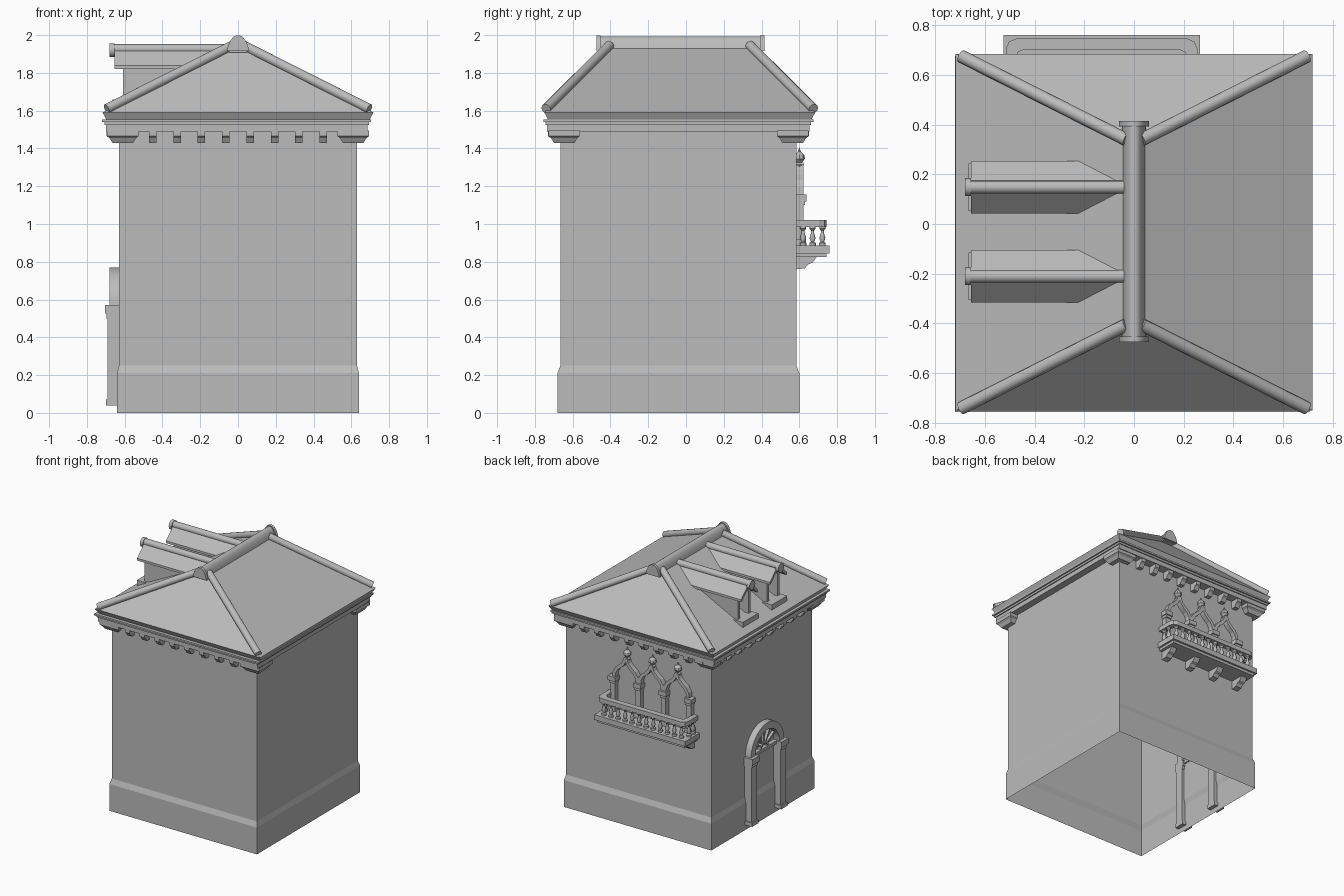
import bpy, bmesh, math
from mathutils import Matrix, Vector

cube = bpy.data.objects.get("Cube")
if cube:
    bpy.data.objects.remove(cube)

STONE = bpy.data.materials.new("grey stone")
STONE.use_nodes = True
STONE.diffuse_color = (0.5, 0.5, 0.5, 1)
STONE.node_tree.nodes["Principled BSDF"].inputs["Base Color"].default_value = (0.5, 0.5, 0.5, 1)


def finish(name, bm, smooth=False):
    bmesh.ops.recalc_face_normals(bm, faces=bm.faces)
    mesh = bpy.data.meshes.new(name)
    bm.to_mesh(mesh)
    bm.free()
    mesh.materials.append(STONE)
    ob = bpy.data.objects.new(name, mesh)
    bpy.context.scene.collection.objects.link(ob)
    if smooth:
        bpy.ops.object.select_all(action='DESELECT')
        ob.select_set(True)
        bpy.context.view_layer.objects.active = ob
        bpy.ops.object.shade_smooth_by_angle(angle=math.radians(40))
    return ob


def frame(u, v, w, origin):
    m = Matrix((u, v, w)).transposed().to_4x4()
    m.translation = origin
    return m


X, Y, Z = Vector((1, 0, 0)), Vector((0, 1, 0)), Vector((0, 0, 1))
CY = -0.04                                        # centre of the house in y
BACK = frame(X, Z, Y, (-0.13, 0.585, 0))          # balcony wall: u, height, outwards
SIDE = frame(Y, Z, -X, (-0.63, CY, 0))            # door wall


def prism(bm, poly, w0, w1, m):
    """Extrude a flat outline from depth w0 to w1 in the frame m."""
    a = [bm.verts.new(m @ Vector((u, v, w0))) for u, v in poly]
    b = [bm.verts.new(m @ Vector((u, v, w1))) for u, v in poly]
    bm.faces.new(a)
    bm.faces.new(b)
    for i in range(len(a)):
        j = (i + 1) % len(a)
        bm.faces.new((a[i], a[j], b[j], b[i]))


def block(bm, u0, u1, v0, v1, w0, w1, m=Matrix()):
    prism(bm, [(u0, v0), (u1, v0), (u1, v1), (u0, v1)], w0, w1, m)


def loft(bm, rings, top=False, bottom=False):
    """Join rectangles (x0, x1, y0, y1, z) with walls."""
    rows = [[bm.verts.new(p) for p in ((a, c, z), (b, c, z), (b, d, z), (a, d, z))]
            for a, b, c, d, z in rings]
    for r, s in zip(rows, rows[1:]):
        for i in range(4):
            j = (i + 1) % 4
            bm.faces.new((r[i], r[j], s[j], s[i]))
    if bottom:
        bm.faces.new(rows[0])
    if top:
        bm.faces.new(rows[-1])


def rod(bm, p, q, radius, sides=16):
    p, q = Vector(p), Vector(q)
    m = Matrix.Translation((p + q) / 2) @ (q - p).to_track_quat('Z', 'Y').to_matrix().to_4x4()
    bmesh.ops.create_cone(bm, cap_ends=True, segments=sides, radius1=radius,
                          radius2=radius, depth=(q - p).length, matrix=m)


def lathe(bm, profile, x, y, sides=10):
    vs = [bm.verts.new((x + r, y, z)) for r, z in profile]
    es = [bm.edges.new(e) for e in zip(vs, vs[1:])]
    bmesh.ops.spin(bm, geom=vs + es, cent=(x, y, 0), axis=Z, angle=math.tau,
                   steps=sides, use_merge=True)


def arc(r, z, n=20):
    return [(r * math.cos(math.pi * i / n), z + r * math.sin(math.pi * i / n)) for i in range(n + 1)]


# Walls with a flared plinth, open underneath
bm = bmesh.new()
loft(bm, [(-s, s, CY - t, CY + t, z) for s, t, z in
          ((0.64, 0.64, 0), (0.64, 0.64, 0.21), (0.63, 0.625, 0.25), (0.63, 0.625, 1.5))])
finish("walls", bm)

# Stepped cornice
bm = bmesh.new()
for grow, z0, z1 in ((0.07, 1.49, 1.525), (0.078, 1.525, 1.54), (0.09, 1.54, 1.553)):
    s, t = 0.63 + grow - 0.005, 0.625 + grow
    block(bm, -s - 0.005, s - 0.01, CY - t, CY + t, z0, z1)
finish("cornice", bm)

# Brackets under the cornice, on the front, the back and the door side
BRACKET = [(0, 1.495), (0.065, 1.495), (0.065, 1.465), (0.05, 1.455), (0.035, 1.43), (0, 1.43)]
bm = bmesh.new()
for out, along, origin in ((-Y, X, (0, CY - 0.625, 0)), (Y, X, (0, CY + 0.625, 0)),
                           (-X, Y, (-0.63, CY, 0))):
    for i in range(10):
        c = (i - 4.5) * 0.129
        prism(bm, BRACKET, c - 0.02, c + 0.02, frame(out, Z, along, origin))
for sx in (-1, 1):
    for sy in (-1, 1):
        x, y = sx * 0.61, CY + sy * 0.605
        loft(bm, [(x - a, x + a, y - a, y + a, z) for a, z in
                  ((0.055, 1.43), (0.07, 1.455), (0.083, 1.465), (0.083, 1.495))], bottom=True)
finish("cornice_brackets", bm)

# Hipped roof with a sloping eave
bm = bmesh.new()
RY = -0.033
loft(bm, [(-s, s, RY - s, RY + s, z) for s, z in ((0.695, 1.55), (0.717, 1.59))], bottom=True)
bm.verts.ensure_lookup_table()
a, b, c, d = bm.verts[4:8]
f, k = bm.verts.new((0, RY - 0.358, 1.95)), bm.verts.new((0, RY + 0.358, 1.95))
for face in ((a, b, f), (b, c, k, f), (c, d, k), (d, a, f, k)):
    bm.faces.new(face)
finish("roof", bm)

# Rounded tiles along the hips
bm = bmesh.new()
for sx in (-1, 1):
    for sy in (-1, 1):
        rod(bm, (sx * 0.695, RY + sy * 0.708, 1.61), (sx * 0.03, RY + sy * 0.372, 1.945), 0.026)
finish("hip_tiles", bm, True)

# Ridge tile with a wider collar at both ends
half = [(0.06, 1.915), (0.052, 1.945), (0.042, 1.968), (0.028, 1.988), (0.012, 1.998)]
ridge = half + [(-x, z) for x, z in reversed(half)]
RIDGE = frame(X, Z, Y, (0, 0, 0))
bm = bmesh.new()
prism(bm, [(x * 0.8, z - 0.006) for x, z in ridge], -0.46, 0.4, RIDGE)
for y in (-0.475, 0.393):
    prism(bm, ridge, y, y + 0.022, RIDGE)
finish("ridge_tile", bm, True)

# Two dormers: gable roof, ridge tile, cheeks, posts and sill
for label, cy in (("back", 0.148), ("front", -0.21)):
    m = frame(Y, Z, X, (0, cy, 0))
    bm = bmesh.new()
    top, low = 1.94, 1.838
    prism(bm, [(-0.105, low), (0, top), (0.105, low), (0.105, low - 0.018),
               (0.095, low - 0.018), (0, top - 0.026), (-0.095, low - 0.018),
               (-0.105, low - 0.018)], -0.655, -0.02, m)
    finish(label + "_dormer_roof", bm)
    bm = bmesh.new()
    rod(bm, (-0.67, cy, 1.926), (-0.04, cy, 1.926), 0.026)
    rod(bm, (-0.68, cy, 1.92), (-0.655, cy, 1.92), 0.036)
    finish(label + "_dormer_ridge", bm, True)
    bm = bmesh.new()
    for s in (-1, 1):
        u = sorted((s * 0.052, s * 0.078))
        block(bm, *u, 1.6, 1.85, -0.61, -0.2, m)
    block(bm, -0.052, 0.052, 1.6, 1.86, -0.53, -0.5, m)
    prism(bm, [(-0.078, 1.835), (0.078, 1.835), (0, 1.912)], -0.6, -0.2, m)
    block(bm, -0.095, 0.095, 1.62, 1.66, -0.665, -0.55, m)
    finish(label + "_dormer_frame", bm)

# Doorway: pilasters with bases and capitals
bm = bmesh.new()
for c in (-0.18, 0.18):
    for half_w, z0, z1, out in ((0.04, 0.04, 0.07, 0.07), (0.033, 0.07, 0.5, 0.06),
                                (0.038, 0.5, 0.525, 0.067), (0.043, 0.525, 0.57, 0.075)):
        block(bm, c - half_w, c + half_w, z0, z1, -0.02, out, SIDE)
finish("door_pilasters", bm)

# Doorway: round arch and fanlight
bm = bmesh.new()
prism(bm, arc(0.205, 0.565) + arc(0.15, 0.565)[::-1], -0.02, 0.05, SIDE)
finish("door_arch", bm, True)
bm = bmesh.new()
block(bm, -0.15, 0.15, 0.545, 0.57, -0.01, 0.03, SIDE)
prism(bm, arc(0.05, 0.565, 12) + arc(0.035, 0.565, 12)[::-1], -0.01, 0.025, SIDE)
for i in range(1, 6):
    t = math.pi * i / 6
    d, n = Vector((math.cos(t), math.sin(t))), Vector((-math.sin(t), math.cos(t))) * 0.006
    o = Vector((0, 0.565))
    prism(bm, [o + d * 0.045 - n, o + d * 0.155 - n, o + d * 0.155 + n, o + d * 0.045 + n],
          -0.01, 0.02, SIDE)
finish("fanlight", bm)

# Balcony floor and its brackets
bm = bmesh.new()
block(bm, -0.395, 0.395, 0.845, 0.885, -0.01, 0.175, BACK)
block(bm, -0.38, 0.38, 0.825, 0.845, -0.01, 0.16, BACK)
finish("balcony_floor", bm)
bm = bmesh.new()
m = frame(Y, Z, X, (-0.13, 0.585, 0))
for i in range(4):
    c = (i - 1.5) * 0.22
    prism(bm, [(0, 0.83), (0.11, 0.83), (0.085, 0.795), (0.06, 0.785), (0.045, 0.765), (0, 0.76)],
          c - 0.025, c + 0.025, m)
finish("balcony_brackets", bm)

# Handrail with cut corners
def rail(side, out, cut):
    return [(-side, 0), (-side, out - cut), (-side + cut * 0.3, out - cut * 0.3), (-side + cut, out),
            (side - cut, out), (side - cut * 0.3, out - cut * 0.3), (side, out - cut), (side, 0)]

PLAN = frame(X, Y, Z, (-0.13, 0.585, 0))
bm = bmesh.new()
prism(bm, rail(0.385, 0.16, 0.04) + rail(0.345, 0.115, 0.03)[::-1], 0.985, 1.02, PLAN)
finish("balcony_rail", bm)

# Turned balusters
BALUSTER = [(0.018, 0.885), (0.018, 0.9), (0.009, 0.905), (0.017, 0.925),
            (0.008, 0.955), (0.008, 0.965), (0.017, 0.975), (0.017, 0.99)]
bm = bmesh.new()
for i in range(12):
    lathe(bm, BALUSTER, -0.13 + (i - 5.5) * 0.061, 0.722)
for s in (-1, 1):
    for y in (0.62, 0.67):
        lathe(bm, BALUSTER, -0.13 + s * 0.365, y)
finish("balusters", bm, True)

# Window columns with capitals
bm = bmesh.new()
for i in range(4):
    c = (i - 1.5) * 0.22
    for half_w, z0, z1, out in ((0.03, 0.885, 0.92, 0.05), (0.02, 0.92, 1.1, 0.038),
                                (0.025, 1.1, 1.12, 0.046), (0.032, 1.12, 1.155, 0.054)):
        block(bm, c - half_w, c + half_w, z0, z1, -0.01, out, BACK)
finish("window_columns", bm)

# Pointed ogee arches and their finials
INNER = [(0.088, 1.15), (0.084, 1.185), (0.066, 1.215), (0.035, 1.24), (0.014, 1.262), (0, 1.29)]
OUTER = [(0.113, 1.15), (0.109, 1.195), (0.086, 1.232), (0.052, 1.26), (0.028, 1.285), (0.012, 1.325)]
bm = bmesh.new()
tips = bmesh.new()
for i in (-1, 0, 1):
    for s in (-1, 1):
        prism(bm, [(i * 0.22 + s * u, v) for u, v in INNER + [(0, 1.325)] + OUTER[::-1]], -0.01, 0.038, BACK)
    lathe(tips, [(0.02, 1.3), (0.024, 1.315), (0.012, 1.325), (0.03, 1.345), (0.026, 1.365),
                 (0.01, 1.38), (0, 1.405)], -0.13 + i * 0.22, 0.6, 8)
finish("window_arches", bm)
finish("window_finials", tips)
